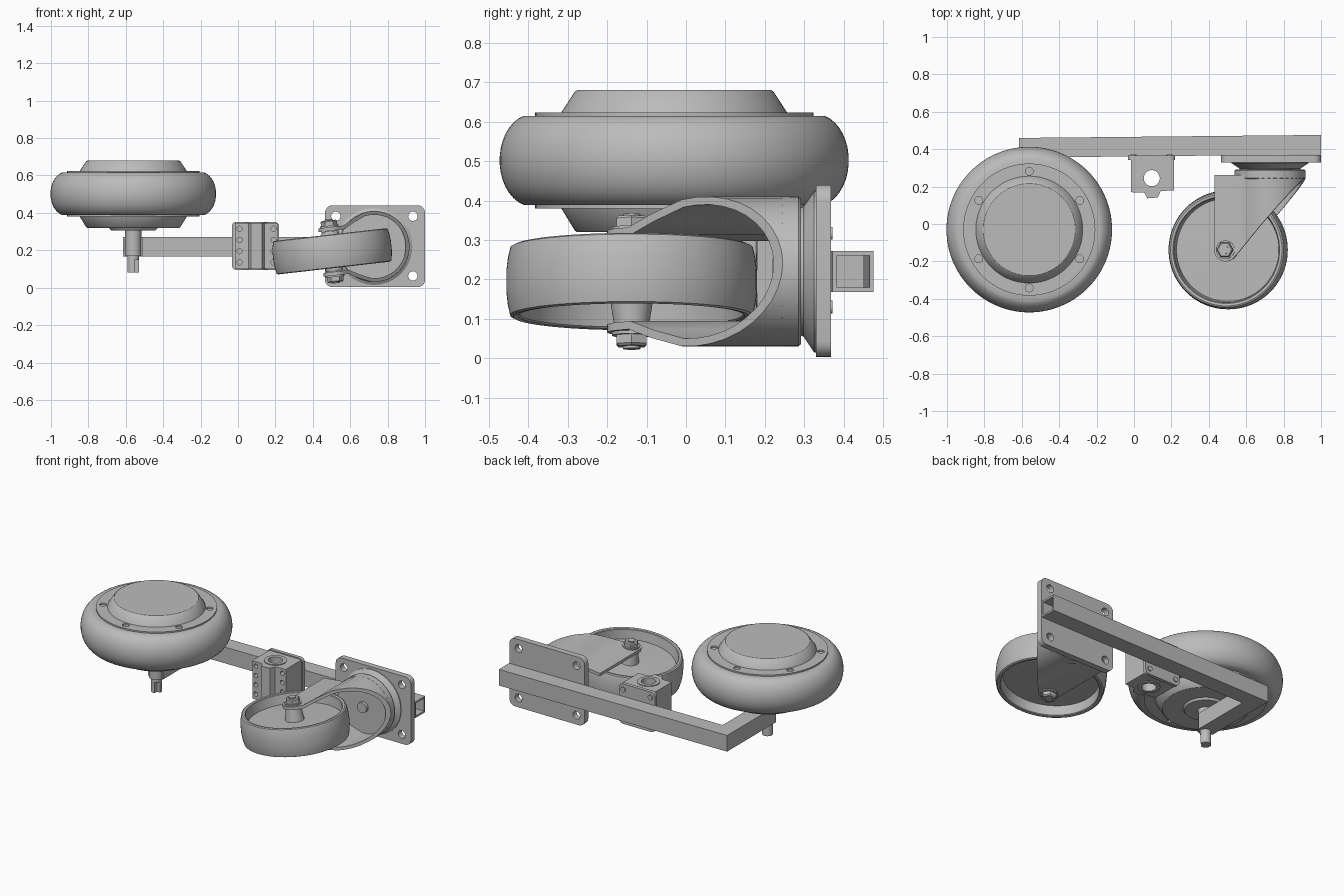
import bpy, bmesh, math
from math import radians, cos, sin, pi
from mathutils import Matrix, Vector

if "Cube" in bpy.data.objects:
    bpy.data.objects.remove(bpy.data.objects["Cube"], do_unlink=True)

grey = bpy.data.materials.new("machine_grey")
grey.use_nodes = True
colour = (0.5, 0.5, 0.5, 1)
grey.diffuse_color = colour
grey.node_tree.nodes["Principled BSDF"].inputs["Base Color"].default_value = colour

I = Matrix.Identity(4)
Z_AXIS = lambda a, b, h: Vector((a, b, h))
Y_AXIS = lambda a, b, h: Vector((a, h, b))


def finish(name, bm, matrix=I):
    bmesh.ops.transform(bm, matrix=matrix, verts=bm.verts)
    bmesh.ops.recalc_face_normals(bm, faces=bm.faces)
    mesh = bpy.data.meshes.new(name)
    bm.to_mesh(mesh)
    bm.free()
    mesh.materials.append(grey)
    ob = bpy.data.objects.new(name, mesh)
    bpy.context.collection.objects.link(ob)
    return ob


def loft(name, rings, matrix=I, closed=False):
    """Skin a list of equal point rings; cap the ends unless closed."""
    bm = bmesh.new()
    vs = [[bm.verts.new(p) for p in ring] for ring in rings]
    n = len(vs[0])
    pairs = list(zip(vs, vs[1:])) + ([(vs[-1], vs[0])] if closed else [])
    for a, b in pairs:
        for i in range(n):
            j = (i + 1) % n
            bm.faces.new((a[i], a[j], b[j], b[i]))
    if not closed:
        bm.faces.new(vs[0])
        bm.faces.new(vs[-1])
    return finish(name, bm, matrix)


def prism(name, pts, h0, h1, axis=Z_AXIS, matrix=I):
    return loft(name, [[axis(a, b, h) for a, b in pts] for h in (h0, h1)], matrix)


def lathe(name, profile, centre=(0, 0, 0), axis=Z_AXIS, matrix=I, sides=64):
    """Spin (radius, height) points about the axis through centre."""
    rings = [[axis(r * cos(2 * pi * i / sides), r * sin(2 * pi * i / sides), h) + Vector(centre)
              for i in range(sides)] for r, h in profile]
    return loft(name, rings, matrix)


def rounded(x0, x1, y0, y1, r):
    corners = [(x1 - r, y1 - r), (x0 + r, y1 - r), (x0 + r, y0 + r), (x1 - r, y0 + r)]
    return [(cx + r * cos(radians(90 * q + 18 * k)), cy + r * sin(radians(90 * q + 18 * k)))
            for q, (cx, cy) in enumerate(corners) for k in range(6)]


def combine(ob, tools, operation='DIFFERENCE'):
    for tool in tools:
        tool.hide_render = True
        mod = ob.modifiers.new("cut", 'BOOLEAN')
        mod.operation, mod.object, mod.solver = operation, tool, 'EXACT'
        bpy.context.view_layer.objects.active = ob
        bpy.ops.object.modifier_apply(modifier=mod.name)
        bpy.data.objects.remove(tool, do_unlink=True)


# --- Large drive wheel, lying flat ---
WX, WY, WZ = -0.56, -0.03, 0.502
wheel = (WX, WY, WZ)
arc = [(0.36 + 0.083 * cos(radians(t)), 0.117 * sin(radians(t))) for t in range(-75, 76, 10)]
lathe("drive_tyre", [(0.34, -0.113)] + arc + [(0.34, 0.113)], wheel, sides=96)
rim = lathe("drive_rim", [(0.353, -0.122), (0.353, 0.122)], wheel, sides=96)
combine(rim, [lathe("cutter", [(0.021, 0.1), (0.021, 0.2)],
                    (WX + 0.312 * cos(a), WY + 0.312 * sin(a), WZ + s), sides=20)
              for s in (0, -0.3) for a in [radians(90 + 60 * k) for k in range(6)]])
for k in range(6):
    a = radians(90 + 60 * k)
    lathe("rim_screw", [(0.012, 0.09), (0.012, 0.112)],
          (WX + 0.312 * cos(a), WY + 0.312 * sin(a), WZ), sides=12)
lathe("hub_cover_upper", [(0.288, 0.115), (0.285, 0.124), (0.252, 0.174), (0.246, 0.178)], wheel, sides=96)
lathe("hub_cover_lower", [(0.288, -0.115), (0.285, -0.124), (0.252, -0.178), (0.246, -0.182),
                          (0.13, -0.182), (0.12, -0.195)], wheel, sides=96)
lathe("axle_upper", [(0.043, 0.17), (0.043, 0.32)], (WX, WY, 0), sides=32)
axle = lathe("axle_tip", [(0.032, 0.08), (0.032, 0.18)], (WX, WY, 0), sides=32)
combine(axle, [prism("cutter", rounded(WX + 0.008, WX + 0.06, WY - 0.06, WY - 0.008, 0.001), 0.05, 0.15)])

# --- Hollow square frame tube with a mitred corner ---
def tube_section(x, y, dx, dy, half):
    return [Vector((x + s * dx * half, y + s * dy * half, 0.22 + t * half))
            for s, t in ((-1, -1), (1, -1), (1, 1), (-1, 1))]


stations = [(-0.563, -0.035, 1, 0), (-0.563, 0.408, 1, -1), (1.0, 0.424, 0, -1)]
outer = [tube_section(*s, 0.052) for s in stations]
inner = [tube_section(*s, 0.041) for s in stations]
loft("frame_tube", outer + inner[::-1], closed=True)

# --- Clamp block on the tube ---
HX, HY = 0.095, 0.245
plate = prism("clamp_plate", rounded(-0.033, 0.22, 0.095, 0.352, 0.025), 0.343, 0.365, Y_AXIS)
block_pts = [(-0.017, 0.343), (0.213, 0.343), (0.215, 0.18), (0.142, 0.176),
             (0.128, 0.142), (0.07, 0.137), (0.055, 0.168), (-0.017, 0.17)]
block = prism("clamp_block", block_pts, 0.1, 0.345)
cutters = [lathe("cutter", [(0.043, 0), (0.043, 0.5)], (HX, HY, 0), sides=32)]
cutters += [lathe("cutter", [(0.014, 0.1), (0.014, 0.25)], (x, 0, z), Y_AXIS, sides=16)
            for x in (0.008, 0.19) for z in (0.135, 0.195, 0.255, 0.315)]
combine(block, cutters)
ring = [(0.043, 0.095), (0.066, 0.095), (0.066, 0.35), (0.043, 0.35)]
loft("clamp_bushing", [[Vector((HX + r * cos(pi * i / 20), HY + r * sin(pi * i / 20), h))
                        for i in range(40)] for r, h in ring], closed=True)
for x in (-0.003, 0.19):
    for z in (0.13, 0.317):
        lathe("clamp_bolt", [(0.016, 0.36), (0.016, 0.372)], (x, 0, z), Y_AXIS, sides=16)

# --- Caster mounting plate, very slightly turned with the tube ---
turn = Matrix.Rotation(radians(0.5), 4, 'Z')
mount = prism("caster_plate", rounded(0.465, 1.0, 0.003, 0.44, 0.04), 0.33, 0.368, Y_AXIS)
combine(mount, [lathe("cutter", [(0.025, 0.2), (0.025, 0.5)], (x, 0, z), Y_AXIS, sides=24)
                for x in (0.523, 0.935) for z in (0.063, 0.382)])

# --- Swivel, tilted caster frame ---
SX, SZ = 0.727, 0.22
M = Matrix.Translation((SX, 0, SZ)) @ Matrix.Rotation(radians(-6.5), 4, 'Y')
lathe("swivel_race", [(0.16, 0.285), (0.165, 0.298), (0.205, 0.325), (0.205, 0.335)], axis=Y_AXIS, matrix=M)
cap = lathe("fork_cap", [(0.186, 0.24), (0.19, 0.245), (0.19, 0.285), (0.184, 0.292)], axis=Y_AXIS, matrix=M)
lathe("kingpin", [(0.033, 0.22), (0.033, 0.25)], axis=Y_AXIS, matrix=M, sides=24)

# Fork: bent sheet wrapped round the swivel, trimmed to its side outline
def sheet(half, r, bend):
    top = [(-0.285, half), (bend, half), (bend + 0.05, half + 0.028)]
    top += [(r * cos(radians(t)), r * sin(radians(t))) for t in range(100, 0, -10)]
    return top + [(r, 0)] + [(a, -b) for a, b in reversed(top)]


AX, AY = -0.225, -0.138
fork = prism("caster_fork", sheet(0.13, 0.19, -0.15) + sheet(0.11, 0.17, -0.146)[::-1],
             -0.22, 0.262, Y_AXIS, M)
outline = [(-0.3, 0.3), (0.2, 0.3), (0.2, 0.257)]
outline += [(AX + 0.062 * cos(radians(t)), AY + 0.062 * sin(radians(t))) for t in range(-40, -181, -10)]
outline += [(-0.3, AY)]
combine(fork, [prism("cutter", outline, -0.3, 0.3, Z_AXIS, M)], 'INTERSECT')

# --- Caster wheel with recessed web and hub ---
half = [(0.045, 0.108), (0.057, 0.03), (0.275, 0.025), (0.283, 0.084), (0.287, 0.088),
        (0.300, 0.09), (0.308, 0.086), (0.314, 0.06), (0.318, 0.025)]
lathe("caster_wheel", half + [(r, -h) for r, h in reversed(half)], (AX, AY, 0), matrix=M, sides=96)
for s, side in ((1, "upper"), (-1, "lower")):
    c = (AX, AY, 0)
    lathe("axle_washer_" + side, [(0.05, s * 0.128), (0.05, s * 0.138)], c, matrix=M, sides=32)
    lathe("axle_nut_" + side, [(0.044, s * 0.137), (0.044, s * 0.16), (0.038, s * 0.166)], c, matrix=M, sides=6)
    lathe("axle_end_" + side, [(0.022, s * 0.16), (0.022, s * 0.172)], c, matrix=M, sides=20)

# --- Smooth round surfaces, keep edges sharp ---
bpy.ops.object.select_all(action='DESELECT')
for ob in bpy.context.scene.objects:
    if ob.type == 'MESH' and grey.name in ob.data.materials:
        ob.select_set(True)
        bpy.context.view_layer.objects.active = ob
bpy.ops.object.shade_smooth_by_angle(angle=radians(30))
